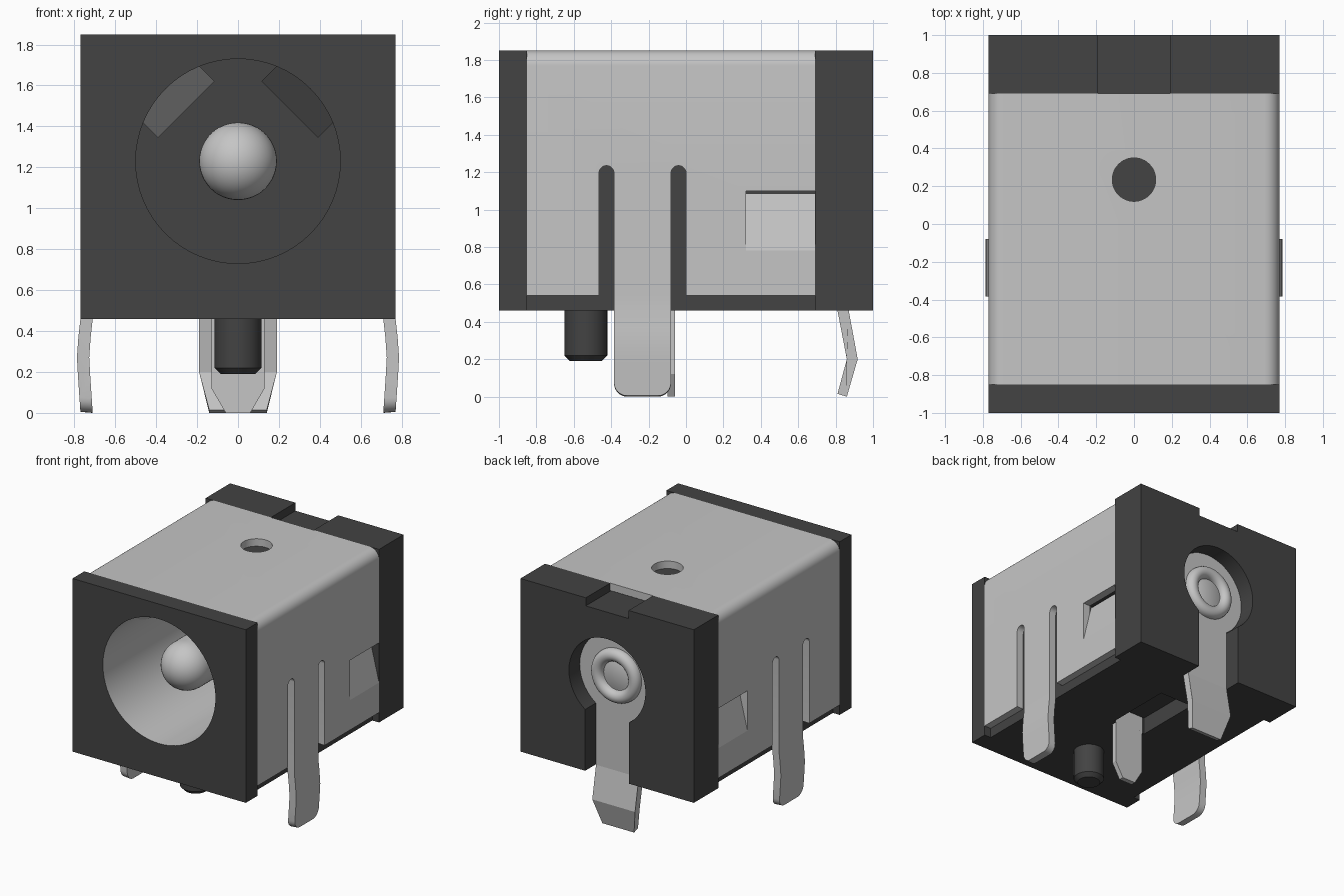
import bpy, bmesh, math
from mathutils import Matrix, Vector

if "Cube" in bpy.data.objects:
    bpy.data.objects.remove(bpy.data.objects["Cube"], do_unlink=True)


def material(name, v):
    m = bpy.data.materials.new(name)
    m.use_nodes = True
    m.diffuse_color = (v, v, v, 1)
    b = next(n for n in m.node_tree.nodes if n.type == 'BSDF_PRINCIPLED')
    b.inputs["Base Color"].default_value = (v, v, v, 1)
    return m


PLASTIC = material("dark plastic", 0.056)
METAL = material("light metal", 0.56)
AXIS_Z = 1.23  # height of the socket axis


def finish(name, bm, mat):
    bmesh.ops.recalc_face_normals(bm, faces=bm.faces)
    me = bpy.data.meshes.new(name)
    bm.to_mesh(me)
    bm.free()
    ob = bpy.data.objects.new(name, me)
    bpy.context.collection.objects.link(ob)
    me.materials.append(mat)
    return ob


def prism(name, pts, axis, lo, hi, mat):
    """Extrude a 2D outline along an axis."""
    place = {'x': lambda a, b, t: (t, a, b),
             'y': lambda a, b, t: (a, t, b),
             'z': lambda a, b, t: (a, b, t)}[axis]
    bm = bmesh.new()
    f = bm.faces.new([bm.verts.new(place(a, b, lo)) for a, b in pts])
    r = bmesh.ops.extrude_face_region(bm, geom=[f])
    move = Vector(place(0, 0, hi - lo))
    for v in r["geom"]:
        if isinstance(v, bmesh.types.BMVert):
            v.co += move
    return finish(name, bm, mat)


def box(name, x0, x1, y0, y1, z0, z1, mat=PLASTIC):
    return prism(name, [(x0, y0), (x1, y0), (x1, y1), (x0, y1)], 'z', z0, z1, mat)


def arc(cx, cy, r, a0, a1, n):
    return [(cx + r * math.cos(math.radians(a0 + (a1 - a0) * i / n)),
             cy + r * math.sin(math.radians(a0 + (a1 - a0) * i / n))) for i in range(n + 1)]


def circle(cx, cy, r, n=48):
    return arc(cx, cy, r, 0, 360, n)[:-1]


def lathe(name, profile, mat):
    """Turn an (r, y) profile around the socket axis."""
    bm = bmesh.new()
    vs = [bm.verts.new((r, y, 0)) for r, y in profile]
    es = [bm.edges.new(p) for p in zip(vs, vs[1:])]
    bmesh.ops.spin(bm, geom=vs + es, cent=(0, 0, 0), axis=(0, 1, 0),
                   angle=2 * math.pi, steps=48, use_duplicate=False)
    bmesh.ops.remove_doubles(bm, verts=bm.verts, dist=1e-4)
    bmesh.ops.translate(bm, verts=bm.verts, vec=(0, 0, AXIS_Z))
    return smooth(finish(name, bm, mat))


def smooth(ob):
    bpy.ops.object.select_all(action='DESELECT')
    ob.select_set(True)
    bpy.context.view_layer.objects.active = ob
    bpy.ops.object.shade_smooth_by_angle(angle=math.radians(32))
    return ob


def combine(ob, other, op='DIFFERENCE'):
    """Apply a boolean and discard the helper."""
    m = ob.modifiers.new("bool", 'BOOLEAN')
    m.object, m.operation, m.solver = other, op, 'EXACT'
    bpy.context.view_layer.objects.active = ob
    bpy.ops.object.modifier_apply(modifier=m.name)
    bpy.data.objects.remove(other, do_unlink=True)


# Housing: core with full-size front plate and rear block
body = box("housing", -.71, .71, -.9, .8, .46, 1.79)
combine(body, box("front", -.77, .77, -1, -.85, .46, 1.85), 'UNION')
combine(body, box("rear", -.77, .77, .69, 1, .46, 1.85), 'UNION')

# Housing cuts: bore, rear recess and slot, top notch, bottom groove, barb pockets
combine(body, prism("cut", circle(0, AXIS_Z, .5, 64), 'y', -1.1, .6, PLASTIC))
combine(body, prism("cut", circle(0, AXIS_Z, .34), 'y', .81, 1.1, PLASTIC))
combine(body, box("cut", -.195, .195, .805, 1.1, .4, AXIS_Z))
combine(body, box("cut", -.19, .19, .68, 1.1, 1.785, 1.95))
combine(body, box("cut", -.15, .15, -.06, .5, .4, .6))
for s in (-1, 1):
    a, b = sorted((s * .62, s * .9))
    combine(body, box("cut", a, b, .32, .69, .78, 1.10))

# Bore wall is lined with metal
body.data.materials.clear()
body.data.materials.append(PLASTIC)
body.data.materials.append(METAL)
for p in body.data.polygons:
    c = p.center
    in_bore = math.hypot(c.x, c.z - AXIS_Z) < .505 and c.y < .59
    p.material_index = 1 if in_bore and abs(p.normal.y) < .1 else 0
smooth(body)

# Metal shell: folded sheet with rounded shoulders
outer = [(.77, .54)] + arc(.69, 1.77, .08, 0, 90, 8) + arc(-.69, 1.77, .08, 90, 180, 8) + [(-.77, .54)]
inner = [(-.71, .54)] + arc(-.69, 1.77, .02, 180, 90, 4) + arc(.69, 1.77, .02, 90, 0, 4) + [(.71, .54)]
shell = prism("shell", outer + inner, 'y', -.85, .69, METAL)
combine(shell, prism("cut", circle(0, .235, .115), 'z', 1.6, 2, METAL))
for y in (-.425, -.04):
    outline = [(y - .04, .4), (y + .04, .4)] + arc(y, 1.195, .04, 0, 180, 12)
    combine(shell, prism("cut", outline, 'x', -1, 1, METAL))
combine(shell, box("cut", -1, 1, .32, .8, .78, 1.10, METAL))
smooth(shell)

for s, side in ((1, "left"), (-1, "right")):
    # Side leg: bowed strip with rounded tip
    path = [(.77, .54), (.77, .46), (.78, .37), (.787, .27), (.782, .18), (.77, .01)]
    pts = path + [(x - .06, z - (.005 if i == 5 else 0)) for i, (x, z) in reversed(list(enumerate(path)))]
    pts = [(s * x, max(z - .005, 0)) if z < .1 else (s * x, z) for x, z in pts]
    leg = prism(side + "_leg", pts, 'y', -.385, -.08, METAL)
    bm = bmesh.new()
    bm.from_mesh(leg.data)
    tips = [e for e in bm.edges if all(v.co.z < .05 for v in e.verts)
            and abs(e.verts[0].co.y - e.verts[1].co.y) < .01]
    bmesh.ops.bevel(bm, geom=tips, offset=.07, segments=6, profile=.5, affect='EDGES')
    bm.to_mesh(leg.data)
    bm.free()
    smooth(leg)

    # Locking barb pressed into the side window
    pts = [(.77, .78), (.695, 1.085), (.64, 1.085), (.71, .78)]
    prism(side + "_barb", [(s * x, z) for x, z in pts], 'y', .32, .69, METAL)

    # Sloped spring contact inside the bore
    spring = prism(side + "_spring", [(-.75, .5), (.1, .357), (.59, .357), (.59, .5)],
                   'x', -.195, .195, METAL)
    spring.data.transform(Matrix.Translation((0, 0, AXIS_Z)) @ Matrix.Rotation(s * math.pi / 4, 4, 'Y'))

# Centre pin with domed tip
tip = [(.19 * math.sin(math.radians(a)), -.65 - .19 * math.cos(math.radians(a))) for a in range(0, 91, 9)]
lathe("centre_pin", tip + [(.19, .65), (0, .65)], METAL)

# Rear terminal: disc, rivet and bent tab
lathe("rear_disc", [(0, .805), (.335, .805), (.335, .87), (0, .87)], METAL)
lathe("rear_rivet", [(0, .86), (0, .885), (.10, .885), (.11, .88)]
      + arc(.165, .88, .05, 180, 0, 10) + [(.215, .86), (0, .86)], METAL)
tab = prism("rear_tab", [(.81, 1.2), (.81, .46), (.86, .2), (.81, .015), (.86, 0), (.918, .2), (.87, .46), (.87, 1.2)],
            'x', -.19, .19, METAL)
for v in tab.data.vertices:
    if v.co.z < .1:
        v.co.x *= .74

# Middle terminal under the housing
prism("middle_tab", [(-.13, .6), (-.13, .12), (-.06, 0), (.06, 0), (.13, .12), (.13, .6)],
      'y', -.1, -.06, METAL)

# Locating peg with chamfered end
peg = prism("locating_peg", circle(0, -.535, .115, 32), 'z', .19, .5, PLASTIC)
bm = bmesh.new()
bm.from_mesh(peg.data)
rim = [e for e in bm.edges if all(v.co.z < .2 for v in e.verts)]
bmesh.ops.bevel(bm, geom=rim, offset=.03, segments=1, affect='EDGES')
bm.to_mesh(peg.data)
bm.free()
smooth(peg)
